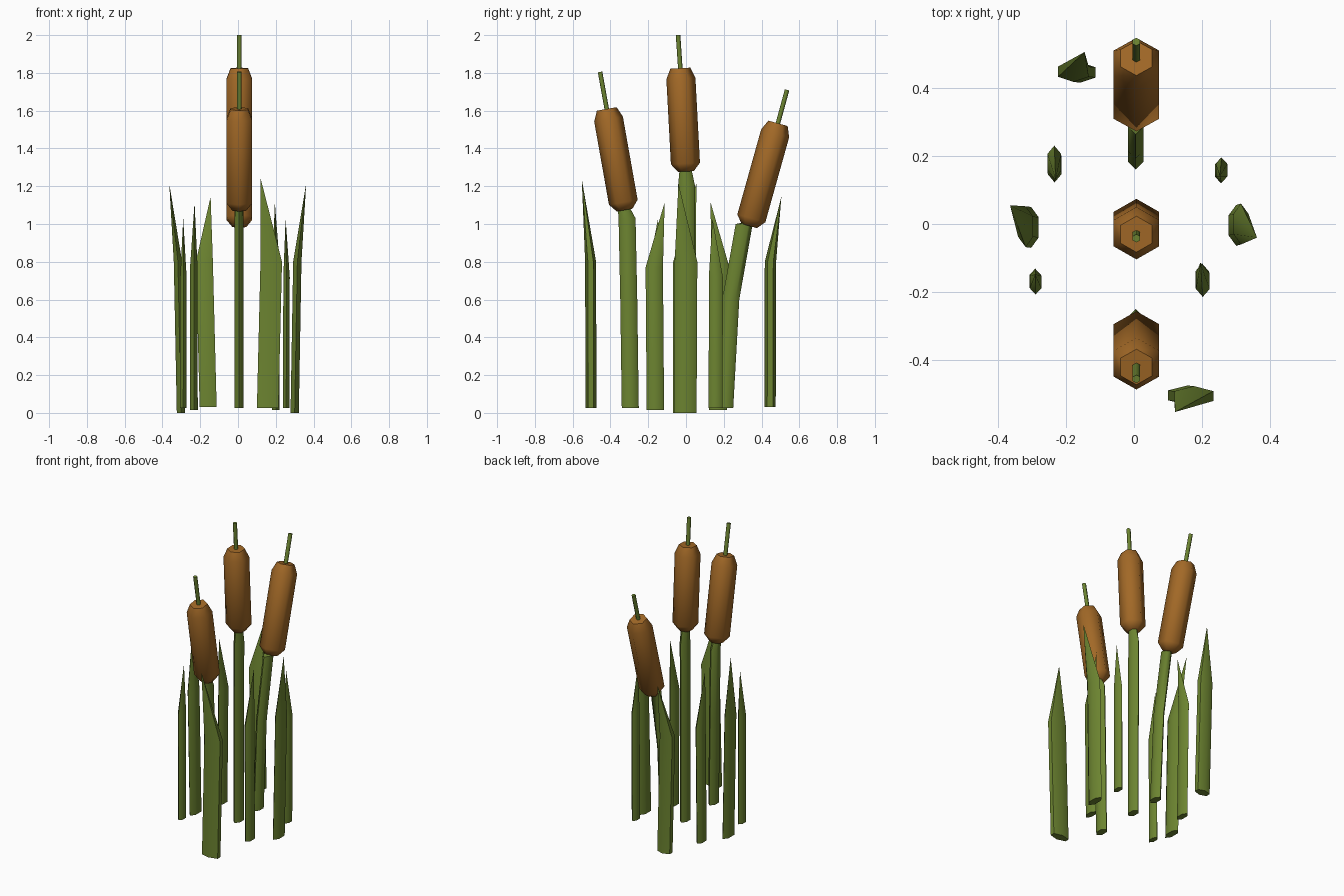
import bpy, bmesh, math
from mathutils import Vector

if "Cube" in bpy.data.objects:
    bpy.data.objects.remove(bpy.data.objects["Cube"])


def material(name, color):
    m = bpy.data.materials.new(name)
    m.diffuse_color = color
    m.use_nodes = True
    m.node_tree.nodes["Principled BSDF"].inputs["Base Color"].default_value = m.diffuse_color
    return m


GREEN = material("leaf_green", (0.15, 0.23, 0.03, 1))
BROWN = material("seed_brown", (0.36, 0.14, 0.02, 1))


def loft(name, rings, mat, tilt=0.0, tip=None):
    """Six-sided loft; each ring is (x, y, z, half width x, half width y).
    Corners point along y; tilt leans the ring planes about x."""
    bm = bmesh.new()
    loops = []
    for x, y, z, hx, hy in rings:
        loop = []
        for i in range(6):
            a = math.radians(30 + 60 * i)
            u = hx * math.cos(a) / math.cos(math.radians(30))
            v = hy * math.sin(a)
            loop.append(bm.verts.new((x + u, y + v * math.cos(tilt), z - v * math.sin(tilt))))
        loops.append(loop)
    for lo, hi in zip(loops, loops[1:]):
        for i in range(6):
            j = (i + 1) % 6
            bm.faces.new((lo[i], lo[j], hi[j], hi[i]))
    bm.faces.new(loops[0][::-1])
    if tip:
        t = bm.verts.new(tip)
        for i in range(6):
            bm.faces.new((loops[-1][i], loops[-1][(i + 1) % 6], t))
    else:
        bm.faces.new(loops[-1])
    bmesh.ops.recalc_face_normals(bm, faces=bm.faces)
    me = bpy.data.meshes.new(name)
    bm.to_mesh(me)
    bm.free()
    me.materials.append(mat)
    ob = bpy.data.objects.new(name, me)
    bpy.context.collection.objects.link(ob)
    for o in bpy.context.selected_objects:
        o.select_set(False)
    ob.select_set(True)
    bpy.context.view_layer.objects.active = ob
    bpy.ops.object.shade_smooth_by_angle(angle=math.radians(65))
    return ob


# Cattails: stem path (y, z), head lower and upper shoulder (y, z), spike tip (y, z)
CX = 0.007
cattails = {
    "front": ([(-0.295, 0.025), (-0.303, 0.6), (-0.312, 1.03)],
              (-0.332, 1.115), (-0.410, 1.555), (-0.455, 1.805)),
    "middle": ([(0.0, 0.025), (0.0, 0.6), (0.003, 1.2)],
               (-0.003, 1.32), (-0.027, 1.77), (-0.042, 2.0)),
    "back": ([(0.205, 0.025), (0.237, 0.6), (0.308, 1.0)],
             (0.346, 1.03), (0.472, 1.48), (0.535, 1.71)),
}
for key, (path, low, top, spike) in cattails.items():
    low, top, spike = Vector(low), Vector(top), Vector(spike)
    axis = (top - low).normalized()
    tilt = math.atan2(axis.x, axis.y)

    # Brown seed head with bevelled ends
    profile = [(low - axis * 0.042, 0.042), (low, 0.077), (top, 0.077), (top + axis * 0.055, 0.053)]
    loft(key + "_seed_head", [(CX, p.x, p.y, r * 0.87, r) for p, r in profile], BROWN, tilt)

    # Flattened stem narrowing into the head
    rings = [(CX - 0.002, y, z, 0.023, 0.045) for y, z in path]
    rings.append((CX, low.x, low.y - 0.02, 0.02, 0.03))
    loft(key + "_stem", rings, GREEN)

    # Thin spike on top
    start = top + axis * 0.04
    loft(key + "_spike", [(CX, p.x, p.y, 0.011, 0.012) for p in (start, spike)], GREEN, tilt)

# Leaves: base (x, y, z), shoulder (x, y, z), tip (x, y, z), half widths (x, y)
leaves = [
    ((-0.158, 0.445, 0.03), (-0.178, 0.447, 0.80), (-0.145, 0.505, 1.145), (0.045, 0.030)),
    ((0.157, -0.503, 0.025), (0.176, -0.505, 0.80), (0.120, -0.552, 1.24), (0.057, 0.029)),
    ((-0.302, -0.010, 0.0), (-0.318, -0.008, 0.80), (-0.364, 0.055, 1.215), (0.022, 0.060)),
    ((0.300, -0.004, 0.0), (0.314, 0.000, 0.80), (0.361, -0.040, 1.215), (0.022, 0.060)),
    ((-0.233, 0.170, 0.015), (-0.234, 0.182, 0.77), (-0.230, 0.130, 1.115), (0.020, 0.048)),
    ((0.200, -0.162, 0.015), (0.202, -0.168, 0.77), (0.195, -0.113, 1.115), (0.020, 0.046)),
    ((-0.290, -0.168, 0.025), (-0.289, -0.170, 0.72), (-0.290, -0.148, 1.03), (0.017, 0.037)),
    ((0.255, 0.157, 0.025), (0.257, 0.158, 0.72), (0.252, 0.140, 1.03), (0.017, 0.037)),
]
for n, (base, shoulder, tip, half) in enumerate(leaves, 1):
    loft(f"leaf_{n}", [base + half, shoulder + half], GREEN, tip=tip)
